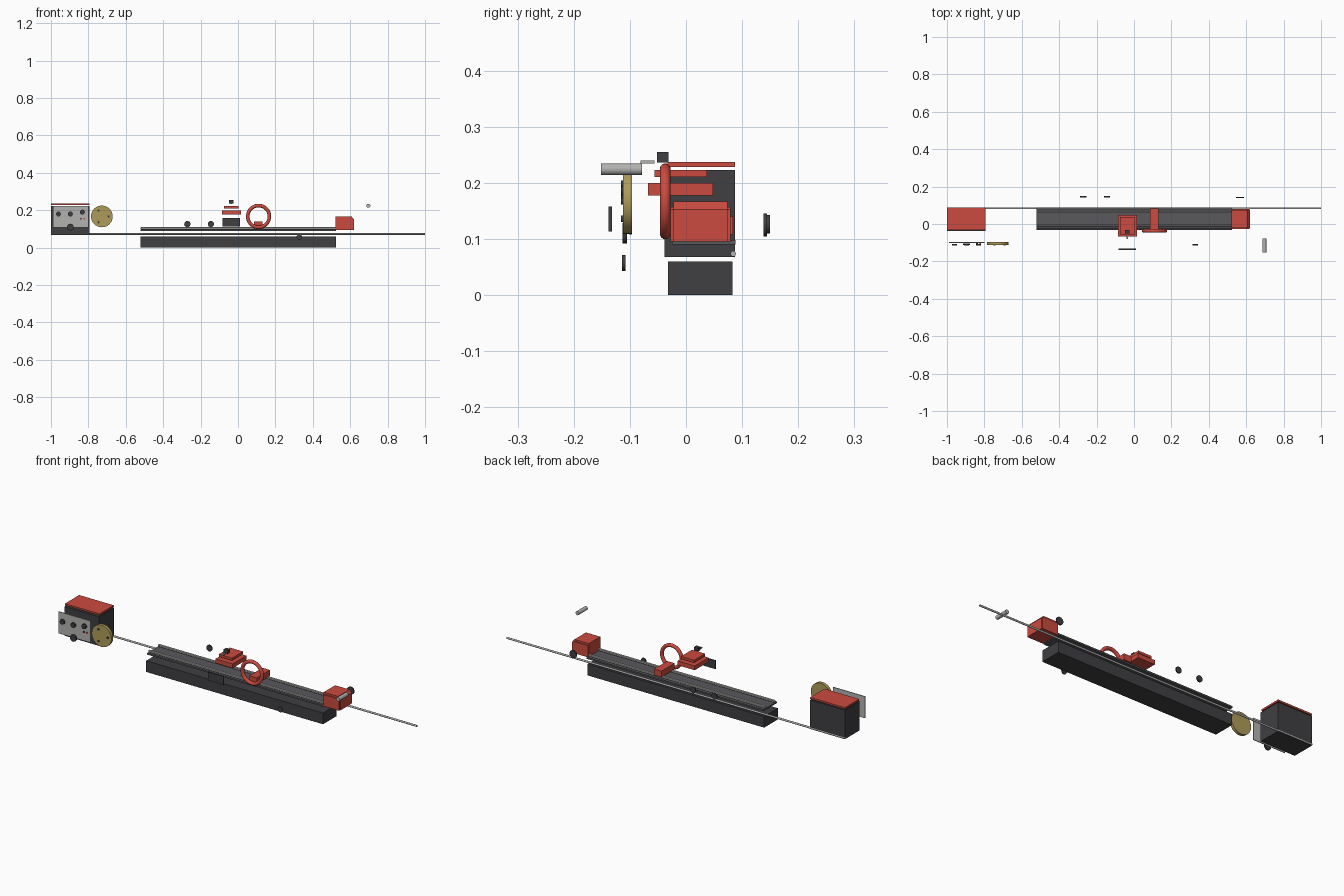
import bpy, bmesh
from math import pi, cos, sin, radians

if "Cube" in bpy.data.objects:
    bpy.data.objects.remove(bpy.data.objects["Cube"])


def material(name, rgb):
    m = bpy.data.materials.new(name)
    m.diffuse_color = (*rgb, 1)
    m.use_nodes = True
    m.node_tree.nodes["Principled BSDF"].inputs["Base Color"].default_value = m.diffuse_color
    return m


DARK = material("dark_iron", (0.05, 0.05, 0.056))
BED = material("way_plate_grey", (0.1, 0.1, 0.11))
STEEL = material("steel", (0.45, 0.45, 0.44))
RED = material("red_paint", (0.6, 0.07, 0.05))
BRASS = material("brass", (0.43, 0.33, 0.1))


def box(name, x, y, z, mat, bevel=0.0):
    bpy.ops.mesh.primitive_cube_add(size=1, location=(sum(x) / 2, sum(y) / 2, sum(z) / 2))
    o = bpy.context.object
    o.name = name
    o.scale = (x[1] - x[0], y[1] - y[0], z[1] - z[0])
    bpy.ops.object.transform_apply(location=False, rotation=False)
    o.data.materials.append(mat)
    if bevel:
        b = o.modifiers.new("bevel", 'BEVEL')
        b.width = bevel
        b.segments = 1
    return o


def cyl(name, c, r, length, mat, axis='Y', n=32):
    rot = {'X': (0, pi / 2, 0), 'Y': (pi / 2, 0, 0), 'Z': (0, 0, 0)}[axis]
    bpy.ops.mesh.primitive_cylinder_add(vertices=n, radius=r, depth=length, location=c, rotation=rot)
    o = bpy.context.object
    o.name = name
    o.data.materials.append(mat)
    bpy.ops.object.shade_smooth_by_angle(angle=radians(40))
    return o


def prism(name, pts, y0, y1, mat):
    """Extrude an x-z profile along y."""
    bm = bmesh.new()
    f = bm.faces.new([bm.verts.new((x, y0, z)) for x, z in pts])
    ext = bmesh.ops.extrude_face_region(bm, geom=[f])
    for v in ext["geom"]:
        if isinstance(v, bmesh.types.BMVert):
            v.co.y = y1
    bmesh.ops.recalc_face_normals(bm, faces=bm.faces)
    me = bpy.data.meshes.new(name)
    bm.to_mesh(me)
    bm.free()
    o = bpy.data.objects.new(name, me)
    bpy.context.collection.objects.link(o)
    me.materials.append(mat)
    return o


# bed, way plate and the two ways
box("bed", (-0.52, 0.525), (-0.032, 0.083), (0, 0.06), DARK)
box("way_plate", (-0.52, 0.525), (-0.025, 0.088), (0.09, 0.098), BED)
for i, y in enumerate((-0.01, 0.07)):
    box(f"way_{i}", (-0.52, 0.525), (y - 0.005, y + 0.005), (0.098, 0.111), STEEL, 0.003)

# lead screw
cyl("lead_screw", (0, 0.084, 0.0735), 0.005, 2.0, STEEL, 'X', 16)

# headstock and lid
box("headstock", (-1, -0.795), (-0.038, 0.087), (0.068, 0.223), DARK)
box("headstock_lid", (-1, -0.795), (-0.033, 0.087), (0.228, 0.237), RED)

# control panel with knobs and buttons
box("control_panel", (-0.99, -0.8), (-0.101, -0.097), (0.107, 0.223), STEEL)
for i, (x, z) in enumerate(((-0.96, 0.18), (-0.896, 0.18), (-0.832, 0.19))):
    cyl(f"panel_knob_{i}", (x, -0.111, z), 0.013, 0.01, DARK, n=24)
cyl("panel_dial", (-0.896, -0.109, 0.11), 0.018, 0.008, DARK, n=24)
for i, x in enumerate((-0.84, -0.822)):
    cyl(f"panel_button_{i}", (x, -0.103, 0.155), 0.005, 0.006, (DARK, RED)[i], n=16)

# brass face plate with three bolts
cyl("face_plate", (-0.728, -0.1045, 0.167), 0.058, 0.016, BRASS, n=48)
for i in range(3):
    a = i * 2 * pi / 3
    cyl(f"face_plate_bolt_{i}", (-0.728 + 0.036 * cos(a), -0.1135, 0.167 + 0.036 * sin(a)),
        0.006, 0.004, DARK, n=16)

# apron, saddle, cross slide, tool post and tool
box("apron", (-0.082, 0.011), (-0.138, -0.132), (0.113, 0.158), DARK)
box("saddle", (-0.085, 0.016), (-0.068, 0.048), (0.177, 0.2), RED)
box("cross_slide", (-0.074, 0.004), (-0.056, 0.037), (0.21, 0.223), RED)
box("tool_post", (-0.048, -0.025), (-0.052, -0.031), (0.236, 0.255), DARK)
box("cutting_tool", (-0.04, -0.033), (-0.081, -0.056), (0.234, 0.24), STEEL)

# steady rest ring and foot
bpy.ops.mesh.primitive_torus_add(major_radius=0.058, minor_radius=0.0095, major_segments=48,
                                 minor_segments=16, location=(0.11, -0.037, 0.167),
                                 rotation=(pi / 2, 0, 0))
ring = bpy.context.object
ring.name = "steady_ring"
ring.data.materials.append(RED)
bpy.ops.object.shade_smooth()
box("steady_foot", (0.086, 0.13), (-0.027, 0.084), (0.108, 0.14), RED)

# tailstock with sloped upper edges
prism("tailstock", [(0.522, 0.095), (0.62, 0.095), (0.62, 0.152), (0.607, 0.167), (0.522, 0.167)],
      -0.022, 0.074, RED)
prism("tailstock_sides", [(0.525, 0.095), (0.617, 0.095), (0.617, 0.152), (0.61, 0.157), (0.525, 0.157)],
      -0.028, 0.079, RED)

# rear knobs, tailstock wheel, feed wheel and loose spindle
for i, x in enumerate((-0.271, -0.145)):
    cyl(f"rear_knob_{i}", (x, 0.1465, 0.126), 0.0165, 0.007, DARK)
cyl("tailstock_wheel", (0.567, 0.1415, 0.125), 0.0205, 0.006, DARK)
cyl("feed_wheel", (0.328, -0.111, 0.057), 0.0145, 0.006, DARK, n=24)
cyl("tailstock_spindle", (0.697, -0.115, 0.224), 0.0105, 0.073, STEEL, n=24)
